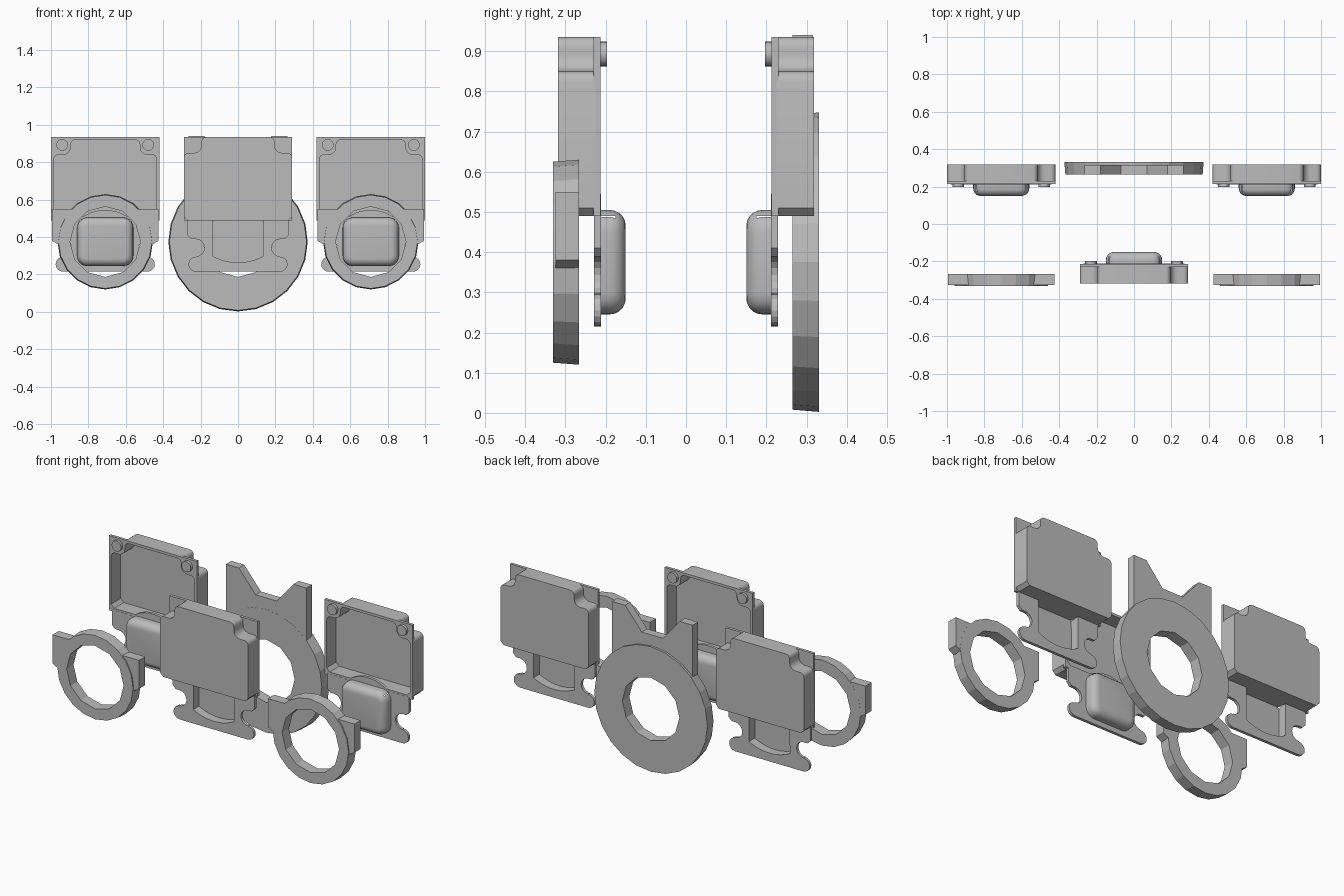
import bpy, bmesh, math

cube = bpy.data.objects.get("Cube")
if cube:
    bpy.data.objects.remove(cube)

grey = bpy.data.materials.new("plain grey")
grey.use_nodes = True
colour = (0.5, 0.5, 0.5, 1)
grey.diffuse_color = colour
grey.node_tree.nodes["Principled BSDF"].inputs["Base Color"].default_value = colour


def finish(bm, name):
    bmesh.ops.recalc_face_normals(bm, faces=bm.faces)
    mesh = bpy.data.meshes.new(name)
    bm.to_mesh(mesh)
    bm.free()
    mesh.materials.append(grey)
    obj = bpy.data.objects.new(name, mesh)
    bpy.context.collection.objects.link(obj)
    return obj


def prism(name, profile, y0, y1, flare=1, cz=0):
    """Extrude an (x, z) outline along y, optionally flaring the far end."""
    bm = bmesh.new()
    near = [bm.verts.new((x, y0, z)) for x, z in profile]
    far = [bm.verts.new((x * flare, y1, cz + (z - cz) * flare)) for x, z in profile]
    bm.faces.new(near)
    bm.faces.new(far)
    n = len(profile)
    for i in range(n):
        j = (i + 1) % n
        bm.faces.new((near[i], near[j], far[j], far[i]))
    return finish(bm, name)


def mirrored(half):
    return half + [(-x, z) for x, z in reversed(half) if x > 0]


def arc(cx, cz, r, a0, a1, n):
    angles = [math.radians(a0 + (a1 - a0) * i / n) for i in range(n + 1)]
    return [(cx + r * math.cos(a), cz + r * math.sin(a)) for a in angles]


def disc(r, n, cz=0.375, cx=0):
    return arc(cx, cz, r, -90, 270, n)[:-1]


def combine(obj, other, operation="DIFFERENCE", keep=False):
    mod = obj.modifiers.new("combine", "BOOLEAN")
    mod.operation, mod.object, mod.solver = operation, other, "EXACT"
    graph = bpy.context.evaluated_depsgraph_get()
    mesh = bpy.data.meshes.new_from_object(obj.evaluated_get(graph))
    obj.modifiers.clear()
    obj.data = mesh
    if not keep:
        bpy.data.objects.remove(other)


def smooth(obj):
    bpy.ops.object.select_all(action="DESELECT")
    obj.select_set(True)
    bpy.context.view_layer.objects.active = obj
    bpy.ops.object.shade_smooth_by_angle(angle=math.radians(40))


def box(x, z0, z1):
    return [(-x, z0), (x, z0), (x, z1), (-x, z1)]


# Housing: hollow tray with two notched top corners and a front flange
def tray(w, bottom, shoulder, notch, top):
    return mirrored([(w - 0.02, bottom), (w, bottom + 0.02)]
                    + arc(w - 0.025, shoulder - 0.025, 0.025, 0, 90, 4)
                    + arc(notch + 0.045, shoulder + 0.04, 0.04, -90, -180, 5)
                    + arc(notch - 0.02, top - 0.025, 0.025, 0, 90, 4))


body = prism("housing", tray(0.29, 0.49, 0.85, 0.19, 0.935), 0.225, 0.318)
flange = prism("housing_flange", box(0.29, 0.49, 0.935), 0.213, 0.23)
hollow = prism("hollow_cutter", tray(0.275, 0.51, 0.84, 0.18, 0.92), 0.1, 0.303)
combine(body, hollow, keep=True)
combine(flange, hollow)
smooth(body)

# Bracket: hanging plate with side slots, rounded feet and an arched tab
bracket = prism("bracket", mirrored(
    arc(0.225, 0.255, 0.04, -90, 90, 8)
    + arc(0.225, 0.343, 0.046, -90, -270, 8)
    + [(0.25, 0.389), (0.27, 0.41), (0.27, 0.5), (0.16, 0.5)]
    + arc(0, 0.33, 0.215, 50, 90, 6)[:-1] + [(0, 0.545)]), 0.212, 0.229)

# Button: soft-edged block with a pocket at its back
bm = bmesh.new()
bmesh.ops.create_cube(bm, size=1)
for v in bm.verts:
    v.co = (v.co.x * 0.30, 0.185 + v.co.y * 0.07, 0.375 + v.co.z * 0.26)
uprights = [e for e in bm.edges if abs(e.verts[0].co.y - e.verts[1].co.y) > 0.01]
bmesh.ops.bevel(bm, geom=uprights, offset=0.055, segments=5, profile=0.5, affect="EDGES")
rim = [e for e in bm.edges if all(v.co.y < 0.151 for v in e.verts)]
bmesh.ops.bevel(bm, geom=rim, offset=0.04, segments=5, profile=0.5, affect="EDGES")
button = finish(bm, "button")
pocket = prism("pocket_cutter", mirrored([(0, 0.264)]
               + arc(0, 0.55, 0.286, -84, -62, 5) + [(0.134, 0.49)]), 0.175, 0.26)
combine(button, pocket, keep=True)
combine(bracket, pocket)
smooth(button)

# Screw heads
screws = []
for side in (-1, 1):
    screw = prism("screw_head", disc(0.031, 20, 0.893, side * 0.23), 0.197, 0.218)
    smooth(screw)
    screws.append(screw)

# Place one module in the middle, turned round, and one at each side
places = (("right", -0.71, 0), ("left", 0.71, 0), ("middle", 0, math.pi))
for part in [body, flange, bracket, button] + screws:
    base = part.name.split(".")[0]
    for label, x, turn in places:
        copy = part.copy()
        copy.name = label + "_" + base
        copy.location.x = x
        copy.rotation_euler.z = turn
        bpy.context.collection.objects.link(copy)
    bpy.data.objects.remove(part)


# Small rings with square side lugs
small = prism("right_ring", disc(0.25, 20), -0.331, -0.266, 1.02, 0.375)
lugs = prism("lugs", mirrored([(0.25, 0.36), (0.285, 0.38), (0.285, 0.55)]), -0.325, -0.2665)
combine(small, lugs, "UNION")
combine(small, prism("hole_cutter", disc(0.188, 12), -0.5, -0.1))
small.location.x = -0.71
other = small.copy()
other.name = "left_ring"
other.location.x = 0.71
bpy.context.collection.objects.link(other)

# Large ring with two upright ears
large = prism("large_ring", disc(0.367, 24), 0.265, 0.331, 1.015, 0.375)
ears = prism("ears", mirrored([(0.265, 0.45), (0.265, 0.94), (0.18, 0.94), (0.07, 0.81)]),
             0.2655, 0.316)
combine(large, ears, "UNION")
combine(large, prism("hole_cutter", disc(0.188, 12), 0.1, 0.5))
